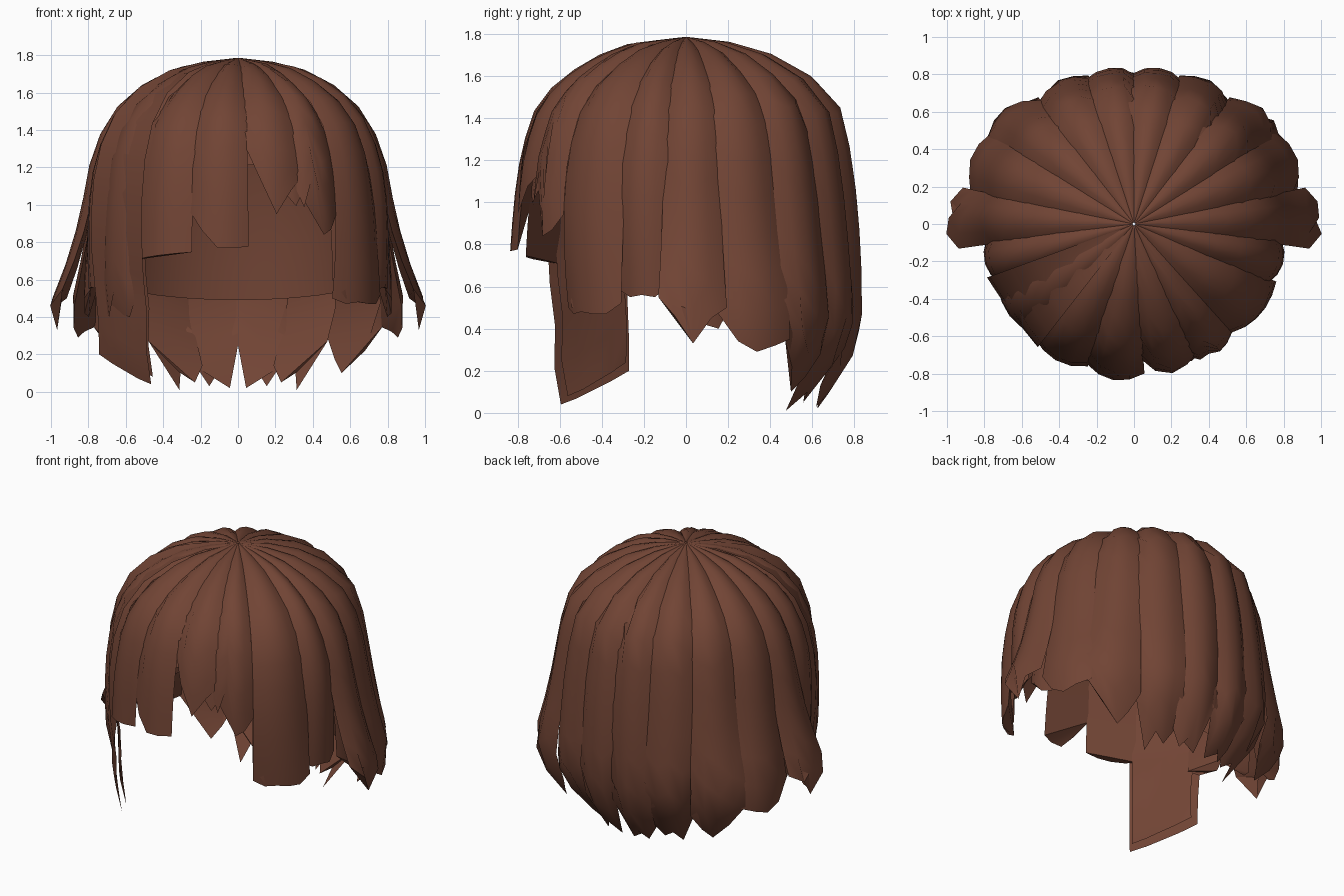
import bpy, bmesh, math

if "Cube" in bpy.data.objects:
    bpy.data.objects.remove(bpy.data.objects["Cube"])

hair = bpy.data.materials.new("brown_hair")
hair.diffuse_color = (0.165, 0.058, 0.035, 1)
hair.use_nodes = True
hair.node_tree.nodes["Principled BSDF"].inputs["Base Color"].default_value = hair.diffuse_color

# Crown-to-tip outline of the hair: (radius, height)
PROFILE = [(0.01, 1.785), (0.27, 1.755), (0.44, 1.69), (0.60, 1.58), (0.71, 1.44),
           (0.79, 1.25), (0.825, 1.0), (0.84, 0.75), (0.845, 0.5), (0.82, 0.3), (0.64, 0.0)]


def path(bottom, rows):
    """Evenly spaced (radius, height) samples from the crown down to a height."""
    pts = []
    for (r0, z0), (r1, z1) in zip(PROFILE, PROFILE[1:]):
        pts.append((r0, z0))
        if z1 <= bottom:
            f = (z0 - bottom) / (z0 - z1)
            pts.append((r0 + (r1 - r0) * f, bottom))
            break
    seg = [math.dist(a, b) for a, b in zip(pts, pts[1:])]
    out = []
    for i in range(rows + 1):
        s, k = sum(seg) * i / rows, 0
        while k < len(seg) - 1 and s > seg[k]:
            s -= seg[k]
            k += 1
        f = min(1, s / seg[k])
        out.append([pts[k][j] + (pts[k + 1][j] - pts[k][j]) * f for j in (0, 1)])
    return out


def lock(name, a0, a1, bottoms, flare=(0, 0), curl=0.0, tuck=0.04, inset=0.0, rows=11,
         side=1, closed=True):
    """A lock of hair between two angles; bottoms gives the jagged tip heights,
    flare pushes each edge outward lower down, curl pulls the tips inward.
    A closed lock gets a flat inner side and a faceted underside."""
    bm = bmesh.new()
    n = len(bottoms) - 1
    cols = []
    for j, b in enumerate(bottoms):
        u = j / n
        a = math.radians(a0 + (a1 - a0) * u)
        col = []
        for r, z in path(b, rows):
            drop = min(1, max(0, 1.2 - z) / 0.75)
            edge = tuck * (2 * u - 1) ** 2 * min(1, r / 0.5)
            full = max(0, 1 - abs(z - 1.5) / 0.25) * math.sin(a)
            r += full * 0.05 if full > 0 else -full * 0.02
            r += (flare[0] + (flare[1] - flare[0]) * u) * drop ** 2
            r -= curl * max(0, 0.4 - z) / 0.4 + edge + inset * min(1, r / 0.3)
            r = max(0.005, r)
            col.append(bm.verts.new((side * r * math.cos(a), r * math.sin(a),
                                     z - (inset + edge) * 0.6 * max(0, min(1, z - 0.6)))))
        cols.append(col)
    for c, d in zip(cols, cols[1:]):
        for i in range(rows):
            quad = (c[i], c[i + 1], d[i + 1], d[i])
            bm.faces.new(quad if side > 0 else quad[::-1]).smooth = True
    if closed:
        c, d = cols[-1], cols[0]
        for i in range(rows):
            quad = (c[i], c[i + 1], d[i + 1], d[i])
            bm.faces.new(quad if side > 0 else quad[::-1])
        # Underside: a fan of flat facets from one corner of the tip
        for p, q in zip(cols[1:], cols[2:]):
            tri = (cols[0][-1], q[-1], p[-1])
            bm.faces.new(tri if side > 0 else tri[::-1])
    me = bpy.data.meshes.new(name)
    bm.to_mesh(me)
    bm.free()
    ob = bpy.data.objects.new(name, me)
    bpy.context.collection.objects.link(ob)
    me.materials.append(hair)
    # Keep the seam between outer and inner sides sharp
    ob.select_set(True)
    bpy.context.view_layer.objects.active = ob
    bpy.ops.object.shade_smooth_by_angle(angle=math.radians(40))
    ob.select_set(False)
    return ob


# Inner scalp cap: low at the back, high over the forehead
cap = []
for i in range(33):
    s = math.sin(math.radians(i * 360 / 32))
    cap.append(0.64 - 0.15 * s if s > 0 else 0.64 + 0.6 * min(1, -s * 1.3))
lock("scalp_cap", 0, 360, cap, tuck=0, inset=0.07, closed=False)

# Fringe, from left to right
lock("fringe_left", -132, -108, [0.71, 0.72, 0.73, 0.74, 0.75])
lock("fringe_middle", -109, -86, [0.97, 0.86, 0.77, 0.77, 0.78], (0.01, 0.01))
lock("fringe_right", -88, -63, [1.36, 1.15, 0.95, 1.08, 1.17], (-0.04, -0.04))
lock("fringe_right_end", -68, -48, [1.15, 0.99, 1.16, 0.84, 0.87, 0.95], (-0.05, -0.05))
lock("fringe_under", -76, -58, [1.2, 1.08, 1.0, 1.1, 1.2], inset=0.03, closed=False)

# Long strand framing the right of the face
lock("front_strand_right", -48, -22, [0.50, 0.47, 0.48, 0.47, 0.47, 0.52], (-0.06, 0.02))
lock("front_strand_right_under", -48, -34, [0.6, 0.5, 0.49, 0.6], inset=0.05, closed=False)

# Longest strand, flat and hanging straight, and its cover on the left of the face
lock("front_strand_left", -160, -128, [0.20, 0.15, 0.11, 0.07, 0.04],
     (-0.06, -0.06), curl=-0.15, tuck=-0.025, inset=0.01, closed=False)
lock("front_strand_left_inner", -158, -129, [0.24, 0.19, 0.15, 0.11, 0.08],
     (-0.06, -0.06), curl=-0.15, tuck=-0.025, inset=0.05, closed=False)
lock("front_strand_left_cover", -156, -131, [0.44, 0.40, 0.55, 0.40, 0.62], (-0.02, -0.04))

# Side and back locks, repeated on both sides: angles, tips, flare, curl, inset
LOCKS = [
    ("temple_lock", -24, -6, [0.58, 0.55, 0.56, 0.55, 0.6], (-0.06, -0.02), 0.0, 0.0),
    ("side_lock", -8, 12, [0.55, 0.46, 0.33, 0.45, 0.50], (0.19, 0.15), 0.15, 0.0),
    ("side_lock_under", -4, 16, [0.55, 0.50, 0.42, 0.40, 0.52], (0.02, 0.02), 0.0, 0.03),
    ("rear_side_lock", 10, 33, [0.47, 0.34, 0.29, 0.32, 0.35], (0.09, 0.12), 0.0, 0.0),
    ("rear_corner_lock", 31, 53, [0.36, 0.22, 0.10, 0.17, 0.28], (0.13, 0.05), 0.06, 0.0),
    ("back_outer_lock", 51, 73, [0.27, 0.01, 0.10, 0.05, 0.14], (0.03, 0.03), 0.10, 0.0),
    ("back_inner_lock", 71, 91, [0.13, 0.03, 0.10, 0.02, 0.32], (0.01, 0.0), 0.02, 0.0),
]
for name, a0, a1, tips, flare, curl, inset in LOCKS:
    for side, label in ((1, "right"), (-1, "left")):
        lock(f"{name}_{label}", a0, a1, tips, flare, curl, inset=inset, side=side)
